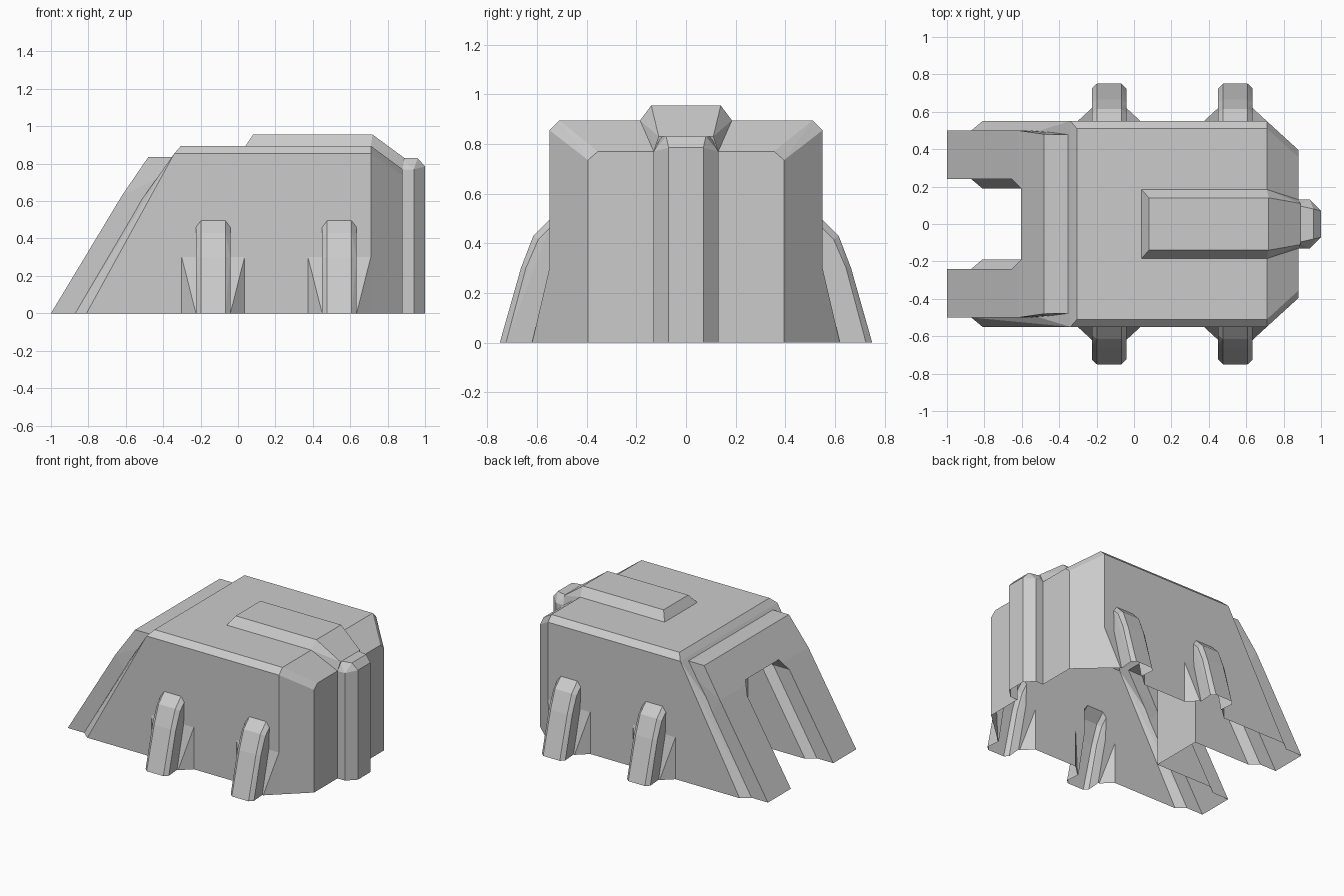
import bpy, bmesh, math

if "Cube" in bpy.data.objects:
    bpy.data.objects.remove(bpy.data.objects["Cube"])


def hull(name, pts, cx=0.0, flip=1):
    """Convex solid from points mirrored across y (flip=0) or across x about cx."""
    bm = bmesh.new()
    for x, y, z in pts:
        if flip == 0:
            both = {(x, y, z), (x, -y, z)}
        else:
            both = {(cx + x, flip * y, z), (cx - x, flip * y, z)}
        for p in both:
            bm.verts.new(p)
    res = bmesh.ops.convex_hull(bm, input=bm.verts[:])
    loose = [v for v in bm.verts if not v.link_faces]
    bmesh.ops.delete(bm, geom=loose, context='VERTS')
    bmesh.ops.recalc_face_normals(bm, faces=bm.faces[:])
    bmesh.ops.dissolve_limit(bm, angle_limit=math.radians(0.3),
                             verts=bm.verts[:], edges=bm.edges[:])
    me = bpy.data.meshes.new(name)
    bm.to_mesh(me)
    bm.free()
    ob = bpy.data.objects.new(name, me)
    bpy.context.collection.objects.link(ob)
    return ob


def combine(target, tool, op):
    mod = target.modifiers.new("join", 'BOOLEAN')
    mod.operation = op
    mod.solver = 'EXACT'
    mod.object = tool
    dg = bpy.context.evaluated_depsgraph_get()
    me = bpy.data.meshes.new_from_object(target.evaluated_get(dg))
    target.modifiers.clear()
    target.data = me
    bpy.data.objects.remove(tool)


# main body with chamfered roof edge and chamfered right-hand corners
shell = hull("bunker_shell", [
    (-.81, .55, 0), (-.34, .55, .855), (.71, .55, .855), (.71, .55, 0),
    (-.305, .51, .895), (.71, .51, .895),
    (.88, .395, 0), (.88, .395, .735), (.88, .355, .77),
    (-.87, .5, 0), (-.52, .495, .6), (-.35, .475, .835)], flip=0)

# sloped entrance block
combine(shell, hull("entrance_block", [
    (-1, .5, 0), (-.62, .5, .63), (-.48, .48, .835),
    (-.2, .475, .835), (-.2, .5, 0)], flip=0), 'UNION')

# roof rib running down to the end pillar
combine(shell, hull("roof_rib", [
    (.04, .185, .895), (.08, .14, .955), (.72, .14, .955), (.71, .185, .895),
    (.89, .11, .83), (.88, .13, .77), (.08, .1, .8), (.85, .1, .7)], flip=0), 'UNION')

# end pillar
combine(shell, hull("end_pillar", [
    (.82, .13, 0), (.94, .13, 0), (1, .07, 0),
    (.82, .13, .77), (.94, .13, .77), (1, .07, .785),
    (.96, .08, .83), (.87, .1, .83), (.82, .1, .77)], flip=0), 'UNION')

# side buttresses with flared feet
for side in (-1, 1):
    for cx in (-.133, .542):
        combine(shell, hull("buttress_foot", [
            (.168, .55, 0), (.168, .55, .3), (.092, .62, 0),
            (.15, .5, 0), (.15, .5, .3)], cx, side), 'UNION')
        combine(shell, hull("buttress", [
            (.066, .75, 0), (.066, .665, .3), (.066, .615, .43), (.066, .55, .495),
            (.092, .725, 0), (.092, .645, .3), (.092, .595, .415), (.092, .55, .46),
            (.07, .45, 0), (.07, .45, .46)], cx, side), 'UNION')

# doorway: chamfered opening in the slope, then a straight passage
combine(shell, hull("door_opening_cutter", [
    (-1.2, .24, -.1), (-1.2, .24, .575), (-.93, .24, -.1), (-.525, .24, .575),
    (-.87, .19, -.1), (-.417, .19, .655), (-1.2, .19, .655)], flip=0), 'DIFFERENCE')
combine(shell, hull("door_passage_cutter", [
    (-1.2, .19, -.1), (-1.2, .19, .655), (-.36, .19, -.1), (-.36, .19, .655)],
    flip=0), 'DIFFERENCE')

# open underside
bm = bmesh.new()
bm.from_mesh(shell.data)
floor = [f for f in bm.faces if all(abs(v.co.z) < 1e-4 for v in f.verts)]
bmesh.ops.delete(bm, geom=floor, context='FACES')
for f in bm.faces:
    f.smooth = False
bm.to_mesh(shell.data)
bm.free()
